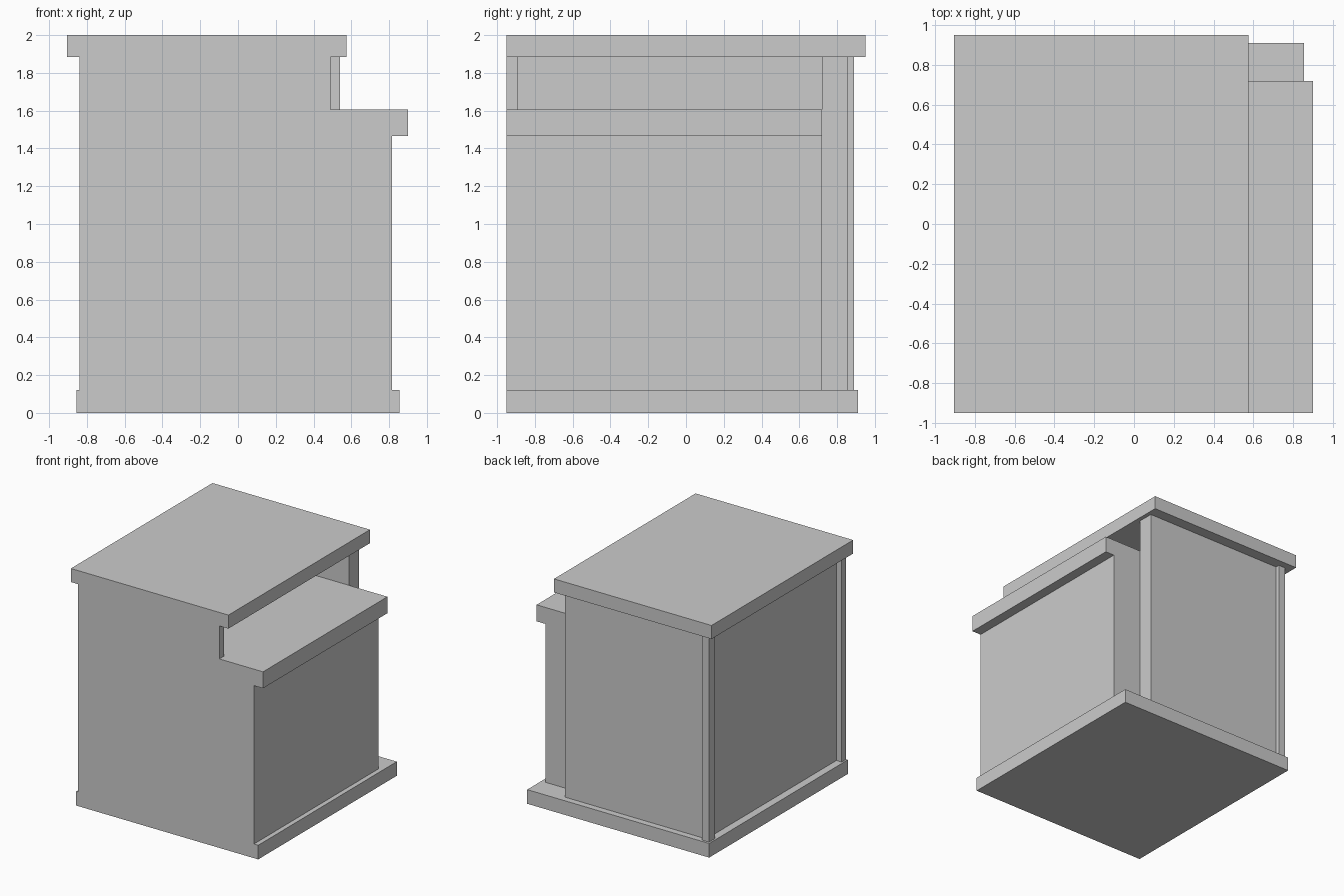
import bpy
import bmesh
from mathutils import Vector

cube = bpy.data.objects.get("Cube")
if cube:
    bpy.data.objects.remove(cube, do_unlink=True)

# One plain grey finish for every part
grey = bpy.data.materials.new("light_grey")
grey.use_nodes = True
colour = (0.6, 0.6, 0.6, 1)
grey.diffuse_color = colour
grey.node_tree.nodes["Principled BSDF"].inputs["Base Color"].default_value = colour


def finish(name, bm):
    bmesh.ops.recalc_face_normals(bm, faces=bm.faces)
    mesh = bpy.data.meshes.new(name)
    bm.to_mesh(mesh)
    bm.free()
    mesh.materials.append(grey)
    obj = bpy.data.objects.new(name, mesh)
    bpy.context.collection.objects.link(obj)
    return obj


def box(name, x, y, z):
    """Box spanning the given (low, high) ranges."""
    bm = bmesh.new()
    bmesh.ops.create_cube(bm, size=1)
    for v in bm.verts:
        v.co = Vector([(lo + hi) / 2 + c * (hi - lo)
                       for c, (lo, hi) in zip(v.co, (x, y, z))])
    return finish(name, bm)


def prism(name, outline, y):
    """Outline in x and z, extruded along y."""
    bm = bmesh.new()
    face = bm.faces.new([bm.verts.new((px, y[0], pz)) for px, pz in outline])
    moved = bmesh.ops.extrude_face_region(bm, geom=[face])["geom"]
    bmesh.ops.translate(bm, vec=(0, y[1] - y[0], 0),
                        verts=[g for g in moved if isinstance(g, bmesh.types.BMVert)])
    return finish(name, bm)


# Shared levels
front, inner_front = -0.95, -0.89
base_top, shelf_low, shelf_top, lid_low = 0.12, 1.465, 1.605, 1.885
left, right, step = -0.84, 0.815, 0.49

# Plinth and lid
box("base", (-0.855, 0.855), (front, 0.91), (0, base_top))
box("top_slab", (-0.905, 0.575), (front, 0.95), (lid_low, 2))

# Stepped front panel, notched around the shelf
prism("front_panel", [(left, base_top), (right, base_top), (right, shelf_low),
                      (step, shelf_low), (step, lid_low), (left, lid_low)],
      (front, inner_front))

# Side and back walls
box("left_panel", (-0.79, -0.73), (inner_front, 0.82), (base_top, lid_low))
box("right_panel", (0.755, right), (inner_front, 0.72), (base_top, shelf_low))
box("back_panel", (-0.78, 0.54), (0.72, 0.855), (base_top, lid_low))
box("right_back_panel", (0.54, 0.755), (0.66, 0.72), (base_top, shelf_low))
box("left_back_post", (left, -0.775), (0.81, 0.89), (base_top, lid_low))

# Side shelf running into the open bay, with its front end flush
box("shelf", (-0.73, 0.9), (inner_front, 0.72), (shelf_low, shelf_top))
box("shelf_front_end", (step, 0.9), (front, inner_front), (shelf_low, shelf_top))
